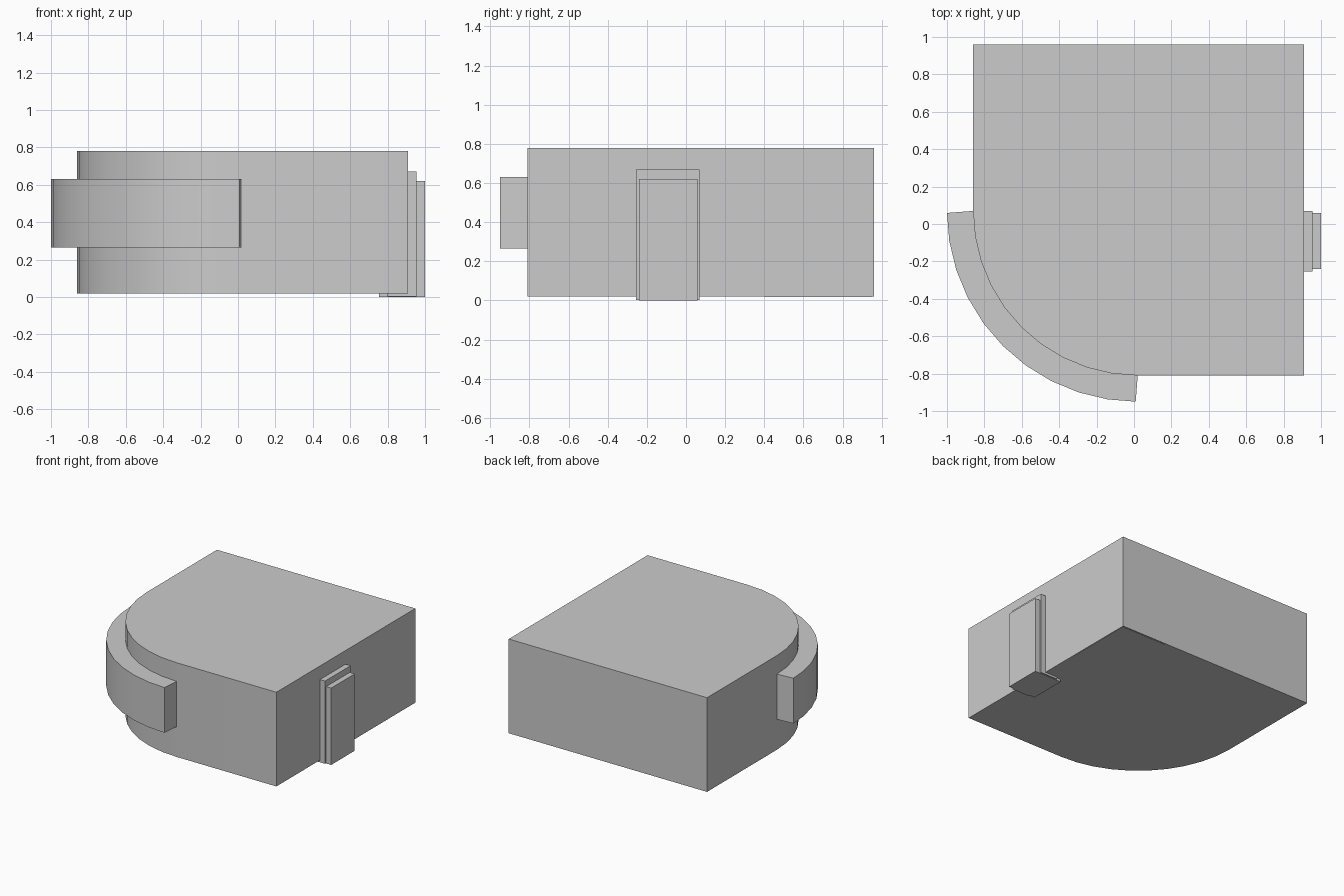
import bpy, bmesh, math

if "Cube" in bpy.data.objects:
    bpy.data.objects.remove(bpy.data.objects["Cube"])

CX, CY, R = 0.02, 0.07, 0.88   # centre and radius of the rounded corner
SEG = 10


def prism(name, outline, z0, z1):
    """Extrude a counter-clockwise outline upward into a closed solid."""
    bm = bmesh.new()
    face = bm.faces.new([bm.verts.new((x, y, z0)) for x, y in outline])
    ext = bmesh.ops.extrude_face_region(bm, geom=[face], use_keep_orig=True)
    top = [v for v in ext["geom"] if isinstance(v, bmesh.types.BMVert)]
    bmesh.ops.translate(bm, verts=top, vec=(0, 0, z1 - z0))
    bmesh.ops.recalc_face_normals(bm, faces=bm.faces)
    mesh = bpy.data.meshes.new(name)
    bm.to_mesh(mesh)
    bm.free()
    obj = bpy.data.objects.new(name, mesh)
    bpy.context.collection.objects.link(obj)
    return obj


def box(name, x0, x1, y0, y1, z0, z1):
    return prism(name, [(x0, y0), (x1, y0), (x1, y1), (x0, y1)], z0, z1)


def arc(r):
    pts = []
    for i in range(SEG + 1):
        a = math.pi + math.pi / 2 * i / SEG
        pts.append((CX + r * math.cos(a), CY + r * math.sin(a)))
    return pts


# Room block with one rounded corner
body = prism("room_block", arc(R) + [(0.91, -0.81), (0.91, 0.96), (-0.86, 0.96)], 0.02, 0.78)

# Curved window band, ends cut square to the end segments
T = 0.14
half = math.pi / 4 / SEG
outer = arc(R + T / math.cos(half))
outer[0] = (CX - R - T * math.cos(half), CY - T * math.sin(half))
outer[-1] = (CX - T * math.sin(half), CY - R - T * math.cos(half))
band = prism("curved_window_band", outer + arc(R)[::-1], 0.265, 0.63)

# Smooth curved walls only
for obj in (body, band):
    bpy.context.view_layer.objects.active = obj
    obj.select_set(True)
    bpy.ops.object.shade_smooth_by_angle(angle=math.radians(30))
    obj.select_set(False)

# Door frame and door leaf, reaching slightly below the floor
box("door_frame", 0.80, 0.955, -0.255, 0.07, 0.003, 0.67)
box("door_leaf", 0.755, 1.0, -0.24, 0.06, 0.0, 0.62)

# Bed base and headboard, just showing through the floor
box("bed_base", 0.50, 0.80, 0.485, 0.95, 0.018, 0.20)
box("bed_headboard", 0.80, 0.905, 0.40, 0.95, 0.018, 0.30)
